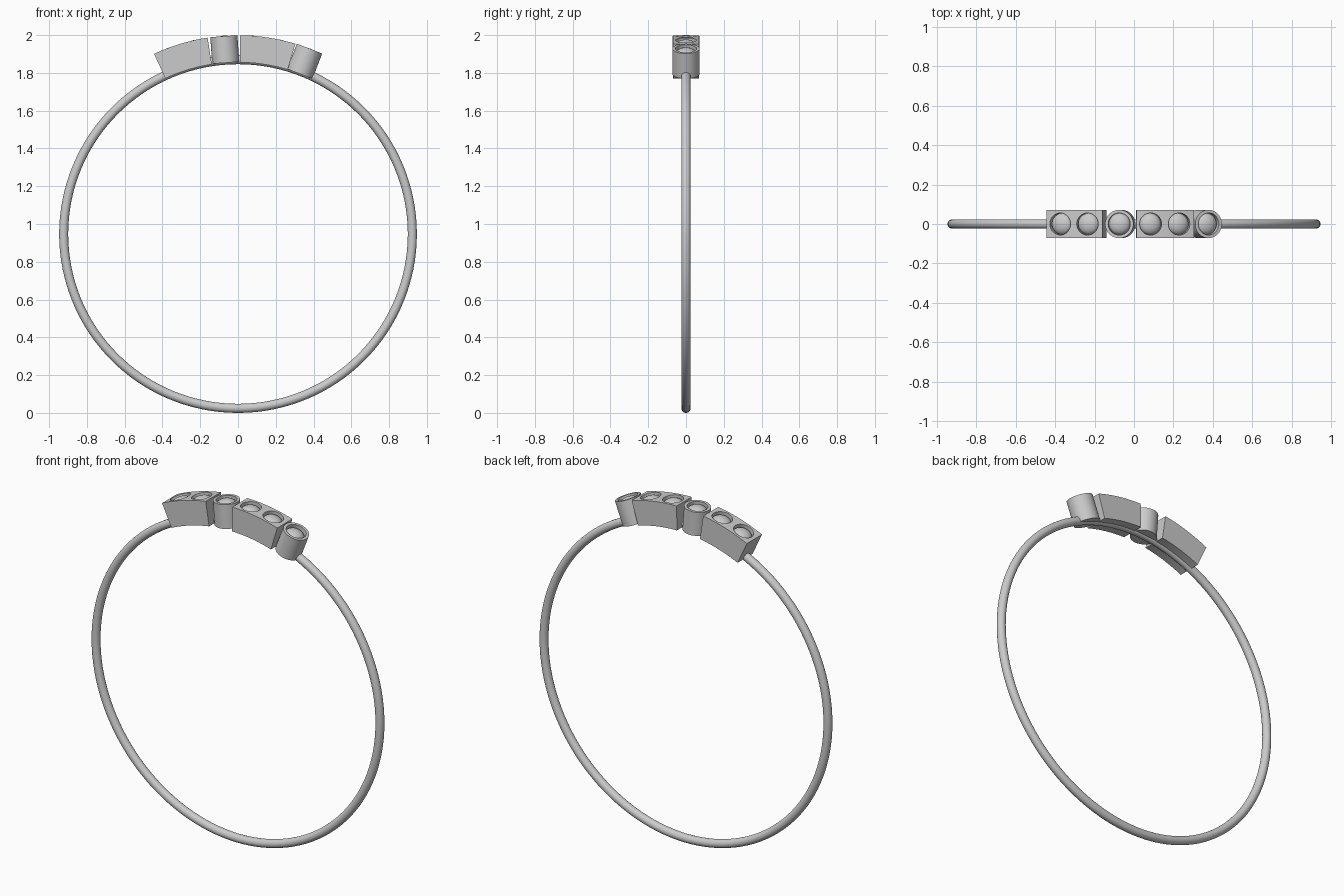
import bpy, bmesh, math
from mathutils import Matrix, Vector

if "Cube" in bpy.data.objects:
    bpy.data.objects.remove(bpy.data.objects["Cube"])

CZ = 0.947            # centre height of the band
R_IN, R_OUT = 0.909, 1.052
HALF_W = 0.07


def radial(angle, r):
    """Matrix placing local z along the band radius, angle in degrees from the top."""
    a = math.radians(angle)
    return (Matrix.Translation((r * math.sin(a), 0, CZ + r * math.cos(a)))
            @ Matrix.Rotation(a, 4, 'Y'))


def finish(obj, name):
    obj.name = name
    bpy.ops.object.select_all(action='DESELECT')
    obj.select_set(True)
    bpy.context.view_layer.objects.active = obj
    bpy.ops.object.shade_smooth_by_angle(angle=math.radians(30))
    return obj


def cylinder(name, angle, radius, r0, r1):
    bpy.ops.mesh.primitive_cylinder_add(vertices=48, radius=radius, depth=r1 - r0)
    obj = bpy.context.object
    obj.matrix_world = radial(angle, (r0 + r1) / 2)
    return finish(obj, name)


def arc_block(name, a0, a1, steps=16):
    """Curved box following the band between two angles."""
    bm = bmesh.new()
    pts = []
    for r, order in ((R_OUT, range(steps + 1)), (R_IN, range(steps, -1, -1))):
        for i in order:
            p = radial(a0 + (a1 - a0) * i / steps, r).translation
            pts.append(bm.verts.new((p.x, -HALF_W, p.z)))
    face = bm.faces.new(pts)
    ext = bmesh.ops.extrude_face_region(bm, geom=[face])
    moved = [v for v in ext['geom'] if isinstance(v, bmesh.types.BMVert)]
    bmesh.ops.translate(bm, verts=moved, vec=Vector((0, 2 * HALF_W, 0)))
    bmesh.ops.recalc_face_normals(bm, faces=bm.faces)
    mesh = bpy.data.meshes.new(name)
    bm.to_mesh(mesh)
    bm.free()
    obj = bpy.data.objects.new(name, mesh)
    bpy.context.collection.objects.link(obj)
    return finish(obj, name)


def set_stone(holder, angle, index):
    """Cut a round pocket in the holder and seat a domed stone in it."""
    cutter = cylinder(f"pocket_cutter_{index}", angle, 0.056, R_OUT - 0.035, R_OUT + 0.05)
    mod = holder.modifiers.new("pocket", 'BOOLEAN')
    mod.operation = 'DIFFERENCE'
    mod.solver = 'EXACT'
    mod.object = cutter
    bpy.context.view_layer.objects.active = holder
    bpy.ops.object.modifier_apply(modifier=mod.name)
    bpy.data.objects.remove(cutter, do_unlink=True)
    bpy.ops.mesh.primitive_uv_sphere_add(segments=40, ring_count=20, radius=1)
    stone = bpy.context.object
    stone.matrix_world = radial(angle, R_OUT - 0.033) @ Matrix.Diagonal((0.055, 0.055, 0.034, 1))
    finish(stone, f"stone_{index}")


# Thin round band
bpy.ops.mesh.primitive_torus_add(major_radius=0.923, minor_radius=0.024,
                                 major_segments=128, minor_segments=24,
                                 location=(0, 0, CZ), rotation=(math.pi / 2, 0, 0))
finish(bpy.context.object, "band")

# Stone holders: alternating curved blocks and round cups
holders = [
    (arc_block("left_block", -25, -8.8), (-20.9, -13.0)),
    (cylinder("middle_cup", -4.1, 0.072, R_IN, R_OUT - 0.002), (-4.1,)),
    (arc_block("right_block", 0.65, 16.8), (4.6, 12.6)),
    (cylinder("right_cup", 21.1, 0.072, R_IN, R_OUT), (21.1,)),
]

# Pockets and stones
count = 0
for holder, angles in holders:
    for a in angles:
        count += 1
        set_stone(holder, a, count)
    finish(holder, holder.name)
